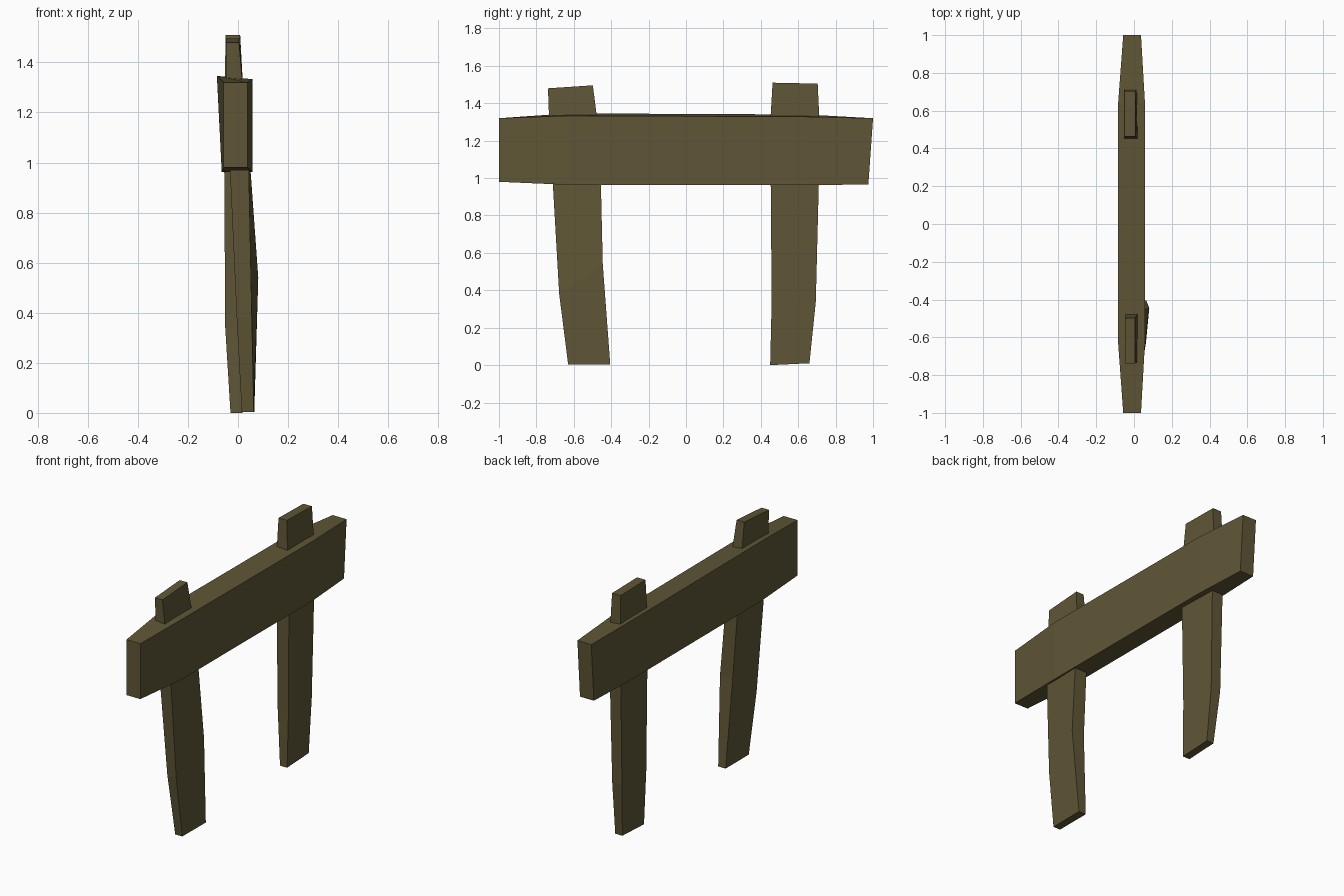
import bpy, bmesh

if "Cube" in bpy.data.objects:
    bpy.data.objects.remove(bpy.data.objects["Cube"])

wood = bpy.data.materials.new("weathered_wood")
wood.diffuse_color = (0.115, 0.093, 0.037, 1)
wood.use_nodes = True
wood.node_tree.nodes["Principled BSDF"].inputs["Base Color"].default_value = wood.diffuse_color


def loft(name, rings):
    """Skin a chain of four-cornered sections into a closed solid."""
    bm = bmesh.new()
    loops = [[bm.verts.new(p) for p in ring] for ring in rings]
    for a, b in zip(loops, loops[1:]):
        for i in range(4):
            j = (i + 1) % 4
            bm.faces.new((a[i], a[j], b[j], b[i]))
    bm.faces.new(loops[0])
    bm.faces.new(loops[-1])
    bmesh.ops.recalc_face_normals(bm, faces=bm.faces)
    mesh = bpy.data.meshes.new(name)
    bm.to_mesh(mesh)
    bm.free()
    mesh.materials.append(wood)
    obj = bpy.data.objects.new(name, mesh)
    bpy.context.collection.objects.link(obj)
    return obj


def plank_ring(y_low, y_top, left_low, left_top, right, z_low, z_left, z_right):
    return [(left_low, y_low, z_low), (right, y_low, z_low),
            (right, y_top, z_right), (left_top, y_top, z_left)]


def post_ring(z_front, z_back, y_front, y_back, left, right_front, right_back):
    return [(left, y_front, z_front), (right_front, y_front, z_front),
            (right_back, y_back, z_back), (left, y_back, z_back)]


# Horizontal sign board, tapered towards both ends
loft("cross_plank", [
    plank_ring(-1.0, -1.0, -0.057, -0.057, 0.037, 0.98, 1.32, 1.32),
    plank_ring(-0.63, -0.63, -0.065, -0.084, 0.058, 0.964, 1.346, 1.333),
    plank_ring(0.64, 0.64, -0.065, -0.084, 0.058, 0.962, 1.34, 1.328),
    plank_ring(0.975, 1.0, -0.057, -0.057, 0.037, 0.966, 1.32, 1.32),
])

# Crooked upright posts passing through the plank
loft("front_post", [
    post_ring(0.003, 0.003, -0.63, -0.405, 0.015, 0.063, 0.065),
    post_ring(0.38, 0.54, -0.678, -0.445, -0.005, 0.055, 0.081),
    post_ring(0.97, 0.97, -0.712, -0.455, -0.032, 0.043, 0.05),
    post_ring(1.34, 1.34, -0.733, -0.478, -0.046, 0.016, 0.018),
    post_ring(1.48, 1.496, -0.738, -0.498, -0.047, 0.004, 0.005),
])
loft("rear_post", [
    post_ring(0.0, 0.01, 0.45, 0.66, -0.03, 0.018, 0.018),
    post_ring(0.34, 0.34, 0.458, 0.694, -0.051, 0.022, 0.015),
    post_ring(0.97, 0.97, 0.453, 0.71, -0.055, 0.028, 0.02),
    post_ring(1.34, 1.34, 0.453, 0.712, -0.053, 0.018, 0.014),
    post_ring(1.51, 1.505, 0.463, 0.704, -0.049, 0.008, 0.009),
])
